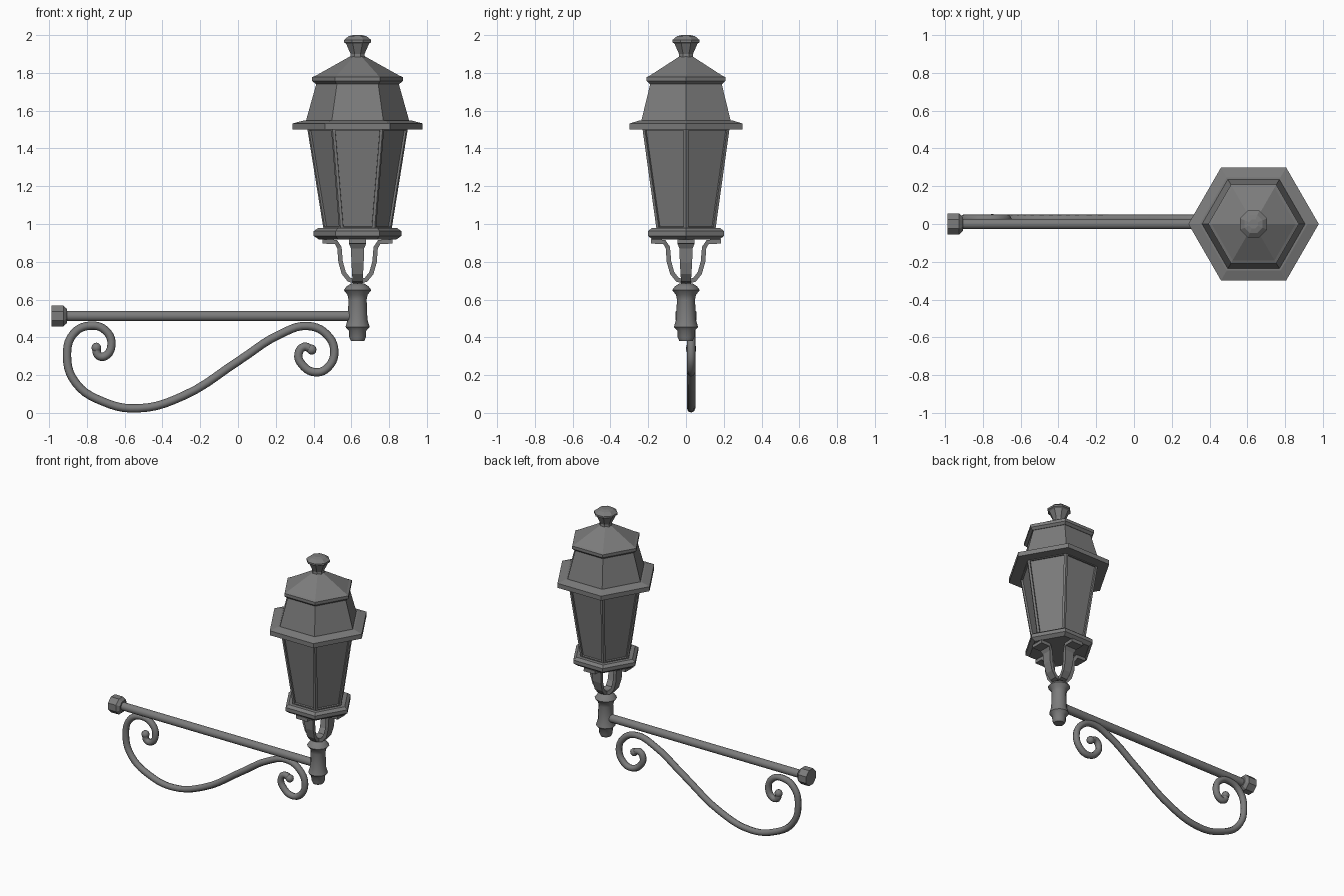
import bpy, bmesh, math
from mathutils import Matrix, Vector

cube = bpy.data.objects.get("Cube")
if cube:
    bpy.data.objects.remove(cube, do_unlink=True)

iron = bpy.data.materials.new("dark_grey_iron")
iron.use_nodes = True
GREY = (0.2, 0.2, 0.2, 1)
iron.diffuse_color = GREY
iron.node_tree.nodes["Principled BSDF"].inputs["Base Color"].default_value = GREY

AXIS = Vector((0.633, 0, 0))  # centre line of the lantern and post


def finish(name, bm, smooth=False):
    bmesh.ops.recalc_face_normals(bm, faces=bm.faces)
    mesh = bpy.data.meshes.new(name)
    bm.to_mesh(mesh)
    bm.free()
    mesh.materials.append(iron)
    obj = bpy.data.objects.new(name, mesh)
    bpy.context.collection.objects.link(obj)
    if smooth:
        bpy.ops.object.select_all(action="DESELECT")
        obj.select_set(True)
        bpy.context.view_layer.objects.active = obj
        bpy.ops.object.shade_smooth_by_angle(angle=math.radians(40))
    return obj


def turned(profile, sides, twist=0.0):
    """Revolve (radius, height) pairs around z into a closed solid."""
    bm = bmesh.new()
    rings = []
    for r, z in profile:
        angles = [twist + math.tau * i / sides for i in range(sides)]
        rings.append([bm.verts.new((r * math.cos(a), r * math.sin(a), z)) for a in angles])
    for low, high in zip(rings, rings[1:]):
        for i in range(sides):
            j = (i + 1) % sides
            bm.faces.new((low[i], low[j], high[j], high[i]))
    bm.faces.new(rings[0])
    bm.faces.new(rings[-1])
    return bm


def upright(name, profile, sides, twist=0.0, smooth=False):
    bm = turned(profile, sides, twist)
    bmesh.ops.translate(bm, verts=bm.verts, vec=AXIS)
    return finish(name, bm, smooth)


# Hexagonal lantern parts
upright("lantern_base", [(.205, .918), (.232, .937), (.232, .962), (.21, .978)], 6)
upright("eaves", [(.345, 1.5), (.345, 1.532), (.285, 1.548)], 6)
upright("hood", [(.275, 1.54), (.216, 1.75)], 6)
upright("roof", [(.222, 1.742), (.24, 1.757), (.24, 1.778), (.222, 1.785), (.04, 1.887)], 6)

# Tapered lantern body with recessed panes
bm = turned([(.18, .97), (.267, 1.51)], 6)
bmesh.ops.recalc_face_normals(bm, faces=bm.faces)
walls = [f for f in bm.faces if len(f.verts) == 4]
bmesh.ops.inset_individual(bm, faces=walls, thickness=.021, depth=0)
bmesh.ops.inset_individual(bm, faces=walls, thickness=.001, depth=-.012)
bmesh.ops.translate(bm, verts=bm.verts, vec=AXIS)
finish("lantern_body", bm)

# Finial and turned post
upright("finial", [(.042, 1.88), (.04, 1.9), (.066, 1.955), (.078, 1.962), (.078, 1.974),
                   (.052, 1.994), (.025, 2)], 8, math.pi / 8)
upright("post", [(.035, .38), (.044, .4), (.046, .435), (.064, .455), (.052, .495), (.048, .6),
                 (.053, .625), (.073, .65), (.058, .67), (.035, .685)], 12, smooth=True)

# Four bent straps holding the lantern: radius, height, width
strap = [(.185, .908, .09), (.115, .905, .09), (.096, .875, .07), (.09, .8, .065),
         (.073, .74, .058), (.045, .705, .052), (0, .693, .05)]
for i, side in enumerate(("left", "back", "right", "front")):
    bm = bmesh.new()
    rows = [[bm.verts.new((r, s * w / 2, z)) for s in (-1, 1)] for r, z, w in strap]
    for a, b in zip(rows, rows[1:]):
        bm.faces.new((a[0], a[1], b[1], b[0]))
    spin = Matrix.Translation(AXIS) @ Matrix.Rotation(i * math.pi / 2, 4, "Z")
    bmesh.ops.transform(bm, matrix=spin, verts=bm.verts)
    obj = finish("strap_" + side, bm)
    thick = obj.modifiers.new("thickness", "SOLIDIFY")
    thick.thickness = .024
    thick.offset = 0


# Horizontal arm and wall cap
def sideways(name, profile, sides, smooth=False):
    bm = turned(profile, sides, math.pi / sides)
    turn = Matrix.Translation((0, 0, .513)) @ Matrix.Rotation(math.pi / 2, 4, "Y")
    bmesh.ops.transform(bm, matrix=turn, verts=bm.verts)
    return finish(name, bm, smooth)


sideways("arm", [(.028, -.93), (.028, AXIS.x)], 12, True)
sideways("wall_cap", [(.06, -.988), (.06, -.925), (.04, -.905)], 8)

# Scrolled brace under the arm
path = [(-.75, .345), (-.74, .305), (-.705, .3), (-.67, .36), (-.7, .435), (-.78, .462),
        (-.87, .42), (-.905, .3), (-.86, .16), (-.715, .06), (-.53, .024), (-.29, .09),
        (.01, .28), (.22, .415), (.37, .46), (.47, .415), (.51, .325), (.475, .24),
        (.41, .215), (.34, .255), (.32, .31), (.35, .35), (.39, .335)]
DEPTH = .027
curve = bpy.data.curves.new("scroll_brace", "CURVE")
curve.dimensions = "3D"
curve.bevel_depth = .022
curve.bevel_resolution = 2
curve.use_fill_caps = True
curve.resolution_u = 5
spline = curve.splines.new("BEZIER")
spline.bezier_points.add(len(path) - 1)
for point, (x, z) in zip(spline.bezier_points, path):
    point.co = (x, DEPTH, z)
    point.handle_left_type = point.handle_right_type = "AUTO"
curve.materials.append(iron)
brace = bpy.data.objects.new("scroll_brace", curve)
bpy.context.collection.objects.link(brace)
bpy.ops.object.select_all(action="DESELECT")
brace.select_set(True)
bpy.context.view_layer.objects.active = brace
bpy.ops.object.convert(target="MESH")

# Rounded scroll tips
for name, (x, z) in (("scroll_tip_right", path[0]), ("scroll_tip_left", path[-1])):
    bm = bmesh.new()
    bmesh.ops.create_uvsphere(bm, u_segments=10, v_segments=6, radius=.027)
    bmesh.ops.translate(bm, verts=bm.verts, vec=(x, DEPTH, z))
    finish(name, bm, True)
